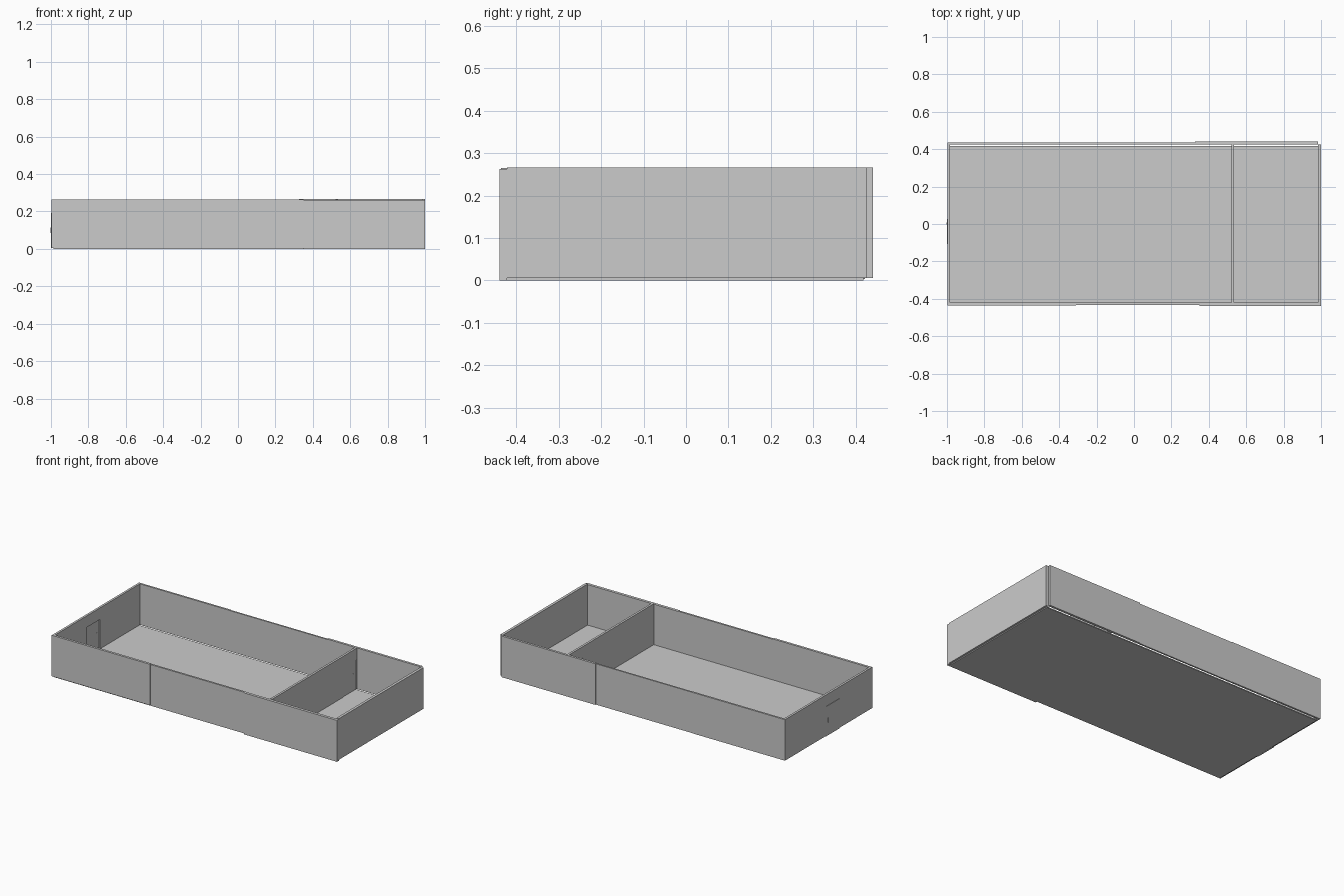
import bpy, bmesh

if "Cube" in bpy.data.objects:
    bpy.data.objects.remove(bpy.data.objects["Cube"])


def box(name, x, y, z):
    """Axis-aligned box given (min, max) along each axis."""
    bm = bmesh.new()
    bmesh.ops.create_cube(bm, size=1)
    for v in bm.verts:
        v.co = [lo + (c + 0.5) * (hi - lo) for c, (lo, hi) in zip(v.co, (x, y, z))]
    return finish(name, bm)


def finish(name, bm):
    mesh = bpy.data.meshes.new(name)
    bmesh.ops.recalc_face_normals(bm, faces=bm.faces)
    bm.to_mesh(mesh)
    bm.free()
    obj = bpy.data.objects.new(name, mesh)
    bpy.context.collection.objects.link(obj)
    return obj


def door_wall(name, x, y, z, door_y, door_top):
    """Wall running along y with a doorway cut up from its bottom edge."""
    profile = [(y[0], z[0]), (door_y[0], z[0]), (door_y[0], door_top),
               (door_y[1], door_top), (door_y[1], z[0]), (y[1], z[0]),
               (y[1], z[1]), (y[0], z[1])]
    bm = bmesh.new()
    face = bm.faces.new([bm.verts.new((x[0], a, b)) for a, b in profile])
    ext = bmesh.ops.extrude_face_region(bm, geom=[face])
    moved = [g for g in ext["geom"] if isinstance(g, bmesh.types.BMVert)]
    bmesh.ops.translate(bm, verts=moved, vec=(x[1] - x[0], 0, 0))
    return finish(name, bm)


BASE, TOP = 0.006, 0.265

# Floor slab, slightly inset under the walls
box("floor", (-0.987, 0.987), (-0.428, 0.418), (0, BASE))

# Front and back walls, each in three slightly staggered panels
front = [(-0.998, -0.31, -0.436, BASE, TOP), (-0.31, 0.35, -0.433, BASE, 0.263),
         (0.35, 1.0, -0.439, 0, 0.262)]
back = [(-0.998, -0.352, 0.437, BASE, TOP), (-0.352, 0.326, 0.435, BASE, 0.264),
        (0.326, 0.984, 0.44, BASE, 0.266)]
for i, (x0, x1, y, z0, z1) in enumerate(front):
    box(f"front_wall_{i + 1}", (x0, x1), (y, -0.421), (z0, z1))
for i, (x0, x1, y, z0, z1) in enumerate(back):
    box(f"back_wall_{i + 1}", (x0, x1), (0.425, y), (z0, z1))

# End walls and partition
box("right_wall", (0.983, 1.0), (-0.421, 0.425), (BASE, 0.266))
door_wall("left_wall", (-0.998, -0.984), (-0.421, 0.425), (BASE, TOP), (-0.107, 0.028), 0.192)
door_wall("partition", (0.52, 0.534), (-0.421, 0.425), (BASE, TOP), (0.288, 0.421), 0.192)

# Doors with small handles on both faces
for name, x, y, side in (("entrance", (-1.0, -0.992), (-0.107, 0.028), 1),
                         ("inner", (0.523, 0.531), (0.288, 0.421), 1)):
    box(name + "_door", x, y, (0.004, 0.192))
    hy = y[1] - 0.025 * side
    for tag, hx in (("outer", (x[0] - 0.002, x[0])), ("inner", (x[1], x[1] + 0.002))):
        box(f"{name}_handle_{tag}", hx, (hy - 0.006, hy + 0.006), (0.085, 0.115))
